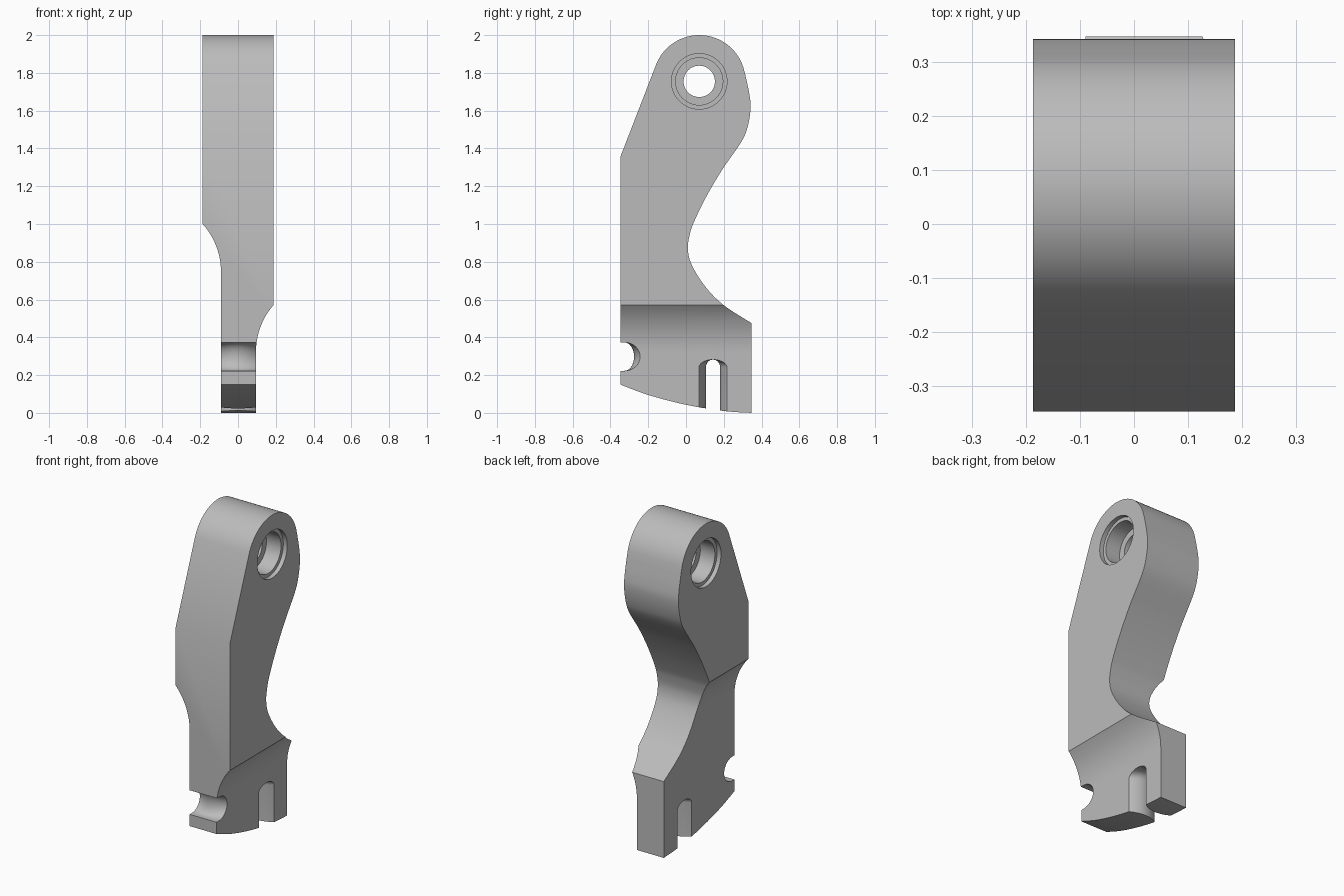
import bpy, bmesh
from math import sin, cos, pi, radians, sqrt

cube = bpy.data.objects.get("Cube")
if cube:
    bpy.data.objects.remove(cube, do_unlink=True)

grey = bpy.data.materials.new("plain grey")
grey.use_nodes = True
grey.diffuse_color = (0.5, 0.5, 0.5, 1)
grey.node_tree.nodes["Principled BSDF"].inputs["Base Color"].default_value = (0.5, 0.5, 0.5, 1)


def loft(name, sections):
    """Closed solid through matching rings of 3D points."""
    bm = bmesh.new()
    rings = [[bm.verts.new(p) for p in s] for s in sections]
    n = len(rings[0])
    for a, b in zip(rings, rings[1:]):
        for i in range(n):
            j = (i + 1) % n
            bm.faces.new((a[i], a[j], b[j], b[i]))
    bm.faces.new(rings[0][::-1])
    bm.faces.new(rings[-1])
    bmesh.ops.recalc_face_normals(bm, faces=bm.faces)
    mesh = bpy.data.meshes.new(name)
    bm.to_mesh(mesh)
    bm.free()
    mesh.materials.append(grey)
    ob = bpy.data.objects.new(name, mesh)
    bpy.context.collection.objects.link(ob)
    return ob


def spline(pts, steps=6):
    """Smooth curve through a few points."""
    ext = [pts[0]] + pts + [pts[-1]]
    out = []
    for p0, p1, p2, p3 in zip(ext, ext[1:], ext[2:], ext[3:]):
        for k in range(steps):
            t = k / steps
            out.append(tuple(b + 0.5 * t * (c - a + t * (2*a - 5*b + 4*c - d + t * (3*(b - c) + d - a)))
                             for a, b, c, d in zip(p0, p1, p2, p3)))
    return out + [pts[-1]]


def arc(cy, cz, ry, rz, a0, a1, n):
    angles = [radians(a0 + (a1 - a0) * i / n) for i in range(n + 1)]
    return [(cy + ry * cos(a), cz + rz * sin(a)) for a in angles]


def boolean(ob, cutter, operation):
    mod = ob.modifiers.new("cut", 'BOOLEAN')
    mod.operation = operation
    mod.solver = 'EXACT'
    mod.object = cutter
    bpy.context.view_layer.objects.active = ob
    bpy.ops.object.modifier_apply(modifier=mod.name)
    bpy.data.objects.remove(cutter, do_unlink=True)


# Side profile of the arm: curved underside, waisted back, round head
underside = spline([(-.347, .15), (-.2, .095), (0, .043), (.2, .01), (.347, 0)], 5)
back = spline([(.347, .475), (.2, .57), (.105, .665), (.032, .78), (.01, .865), (.02, .945),
               (.042, 1.01), (.105, 1.14), (.19, 1.285), (.29, 1.43), (.325, 1.51),
               (.342, 1.61), (.335, 1.69), (.314, 1.79)])
head = arc(.07, 1.755, .245, .245, 12, 158, 32)
profile = underside + back + head + [(-.347, 1.357)]
body = loft("lever_arm", [[(x, y, z) for y, z in profile] for x in (-.187, .187)])


# Front envelope: the foot is thinned by a concave sweep on each side
def sweep(x_foot, z_top, sign, radius=.38, n=12):
    rise = .187 - abs(x_foot)
    dz = sqrt(radius ** 2 - (radius - rise) ** 2)
    pts = []
    for i in range(n + 1):
        h = dz * i / n
        pts.append((x_foot + sign * (radius - sqrt(radius ** 2 - h * h)), z_top - dz + h))
    return pts


right = sweep(.095, .57, 1)
left = sweep(-.09, 1.0, -1)
outline = [(-.09, -.1), (.095, -.1)] + right + [(.3, .57), (.3, 2.2), (-.3, 2.2), (-.3, 1.0)] + left[::-1]
envelope = loft("envelope", [[(x, y, z) for x, z in outline] for y in (-.6, .6)])
boolean(body, envelope, 'INTERSECT')

# Slot in the foot and notch in its front edge, both flared towards the faces
slot, notch = [], []
for i in range(17):
    x = .12 * (i - 8) / 8
    flare = (x / .092) ** 2
    w = .038 + .034 * flare
    ring = [(.143 + w, -.1)] + arc(.143, .24, w, .042, 0, 180, 16) + [(.143 - w, -.1)]
    slot.append([(x, y, z) for y, z in ring])
    d = .05 + .03 * flare
    ring = [(-.5, .223)] + arc(-.325, .298, d, .075, -90, 90, 16) + [(-.5, .373)]
    notch.append([(x, y, z) for y, z in ring])
boolean(body, loft("slot_cutter", slot), 'DIFFERENCE')
boolean(body, loft("notch_cutter", notch), 'DIFFERENCE')

# Stepped bearing bore through the head
half = [(.25, .147), (.16, .147), (.16, .125), (.06, .125), (.06, .083)]
steps = [(-x, r) for x, r in half] + half[::-1]
bore = [[(x, y, z) for y, z in arc(.07, 1.755, r, r, 0, 352.5, 47)] for x, r in steps]
boolean(body, loft("bore_cutter", bore), 'DIFFERENCE')

# Smooth the curved walls, keep the edges sharp
bpy.ops.object.select_all(action='DESELECT')
body.select_set(True)
bpy.context.view_layer.objects.active = body
bpy.ops.object.shade_smooth_by_angle(angle=radians(22))
